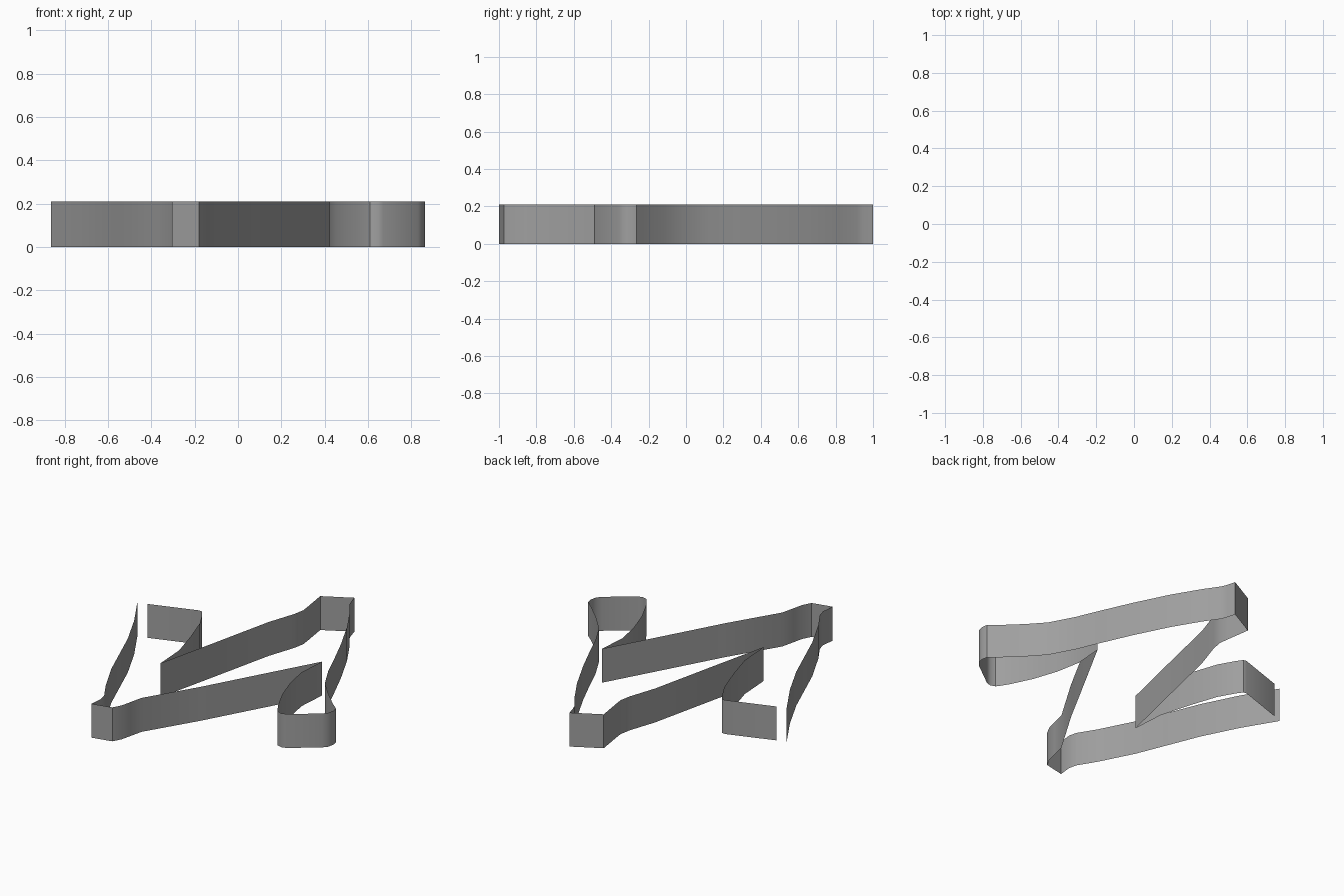
import bpy, bmesh, math

if "Cube" in bpy.data.objects:
    bpy.data.objects.remove(bpy.data.objects["Cube"])

HEIGHT = 0.21

# Outline seen from above: one open ribbon, starting at the gap on the left
left_wall = [(-.862, .245), (-.74, .04), (-.633, -.175), (-.55, -.38), (-.48, -.553),
             (-.375, -.76), (-.308, -.87)]
lower_tip = [(-.296, -.92), (-.305, -1.0), (-.18, -.973)]
inner_diagonal = [(-.152, -.92), (-.138, -.86), (-.118, -.775), (.065, -.472), (.25, -.135), (.435, .20)]
right_loop = [(.422, .02), (.45, -.13), (.50, -.28), (.56, -.405), (.59, -.455), (.61, -.483),
              (.64, -.493), (.67, -.485), (.83, -.365), (.853, -.338), (.862, -.30),
              (.856, -.265), (.80, -.217)]
right_wall = [(.70, -.12), (.61, -.02), (.535, .12), (.473, .265), (.39, .45), (.287, .657),
              (.19, .82), (.125, .915)]
upper_tip = [(.113, .945), (.098, 1.0), (-.072, .908)]
outer_diagonal = [(-.05, .76), (-.042, .70), (-.055, .63), (-.112, .46), (-.205, .05), (-.295, -.338)]
left_hook = [(-.308, -.136), (-.36, .05), (-.42, .227), (-.475, .325), (-.50, .36),
             (-.52, .363), (-.806, .267)]


def ribbon(name, path, height, material):
    """Thin upright wall following a path."""
    bm = bmesh.new()
    verts = [bm.verts.new((x, y, 0)) for x, y in path]
    edges = [bm.edges.new(pair) for pair in zip(verts, verts[1:])]
    new = bmesh.ops.extrude_edge_only(bm, edges=edges)["geom"]
    top = [g for g in new if isinstance(g, bmesh.types.BMVert)]
    bmesh.ops.translate(bm, verts=top, vec=(0, 0, height))
    bmesh.ops.recalc_face_normals(bm, faces=bm.faces)
    mesh = bpy.data.meshes.new(name)
    bm.to_mesh(mesh)
    bm.free()
    mesh.materials.append(material)
    obj = bpy.data.objects.new(name, mesh)
    bpy.context.collection.objects.link(obj)
    return obj


# Dark grey finish
dark_grey = bpy.data.materials.new("dark_grey")
dark_grey.diffuse_color = (.35, .35, .35, 1)
dark_grey.use_nodes = True
dark_grey.node_tree.nodes["Principled BSDF"].inputs["Base Color"].default_value = dark_grey.diffuse_color

# Single-sheet outline wall
wall = ribbon("outline_wall", left_wall + lower_tip + inner_diagonal + right_loop
              + right_wall + upper_tip + outer_diagonal + left_hook, HEIGHT, dark_grey)
bpy.context.view_layer.objects.active = wall
wall.select_set(True)
bpy.ops.object.shade_smooth_by_angle(angle=math.radians(35))
